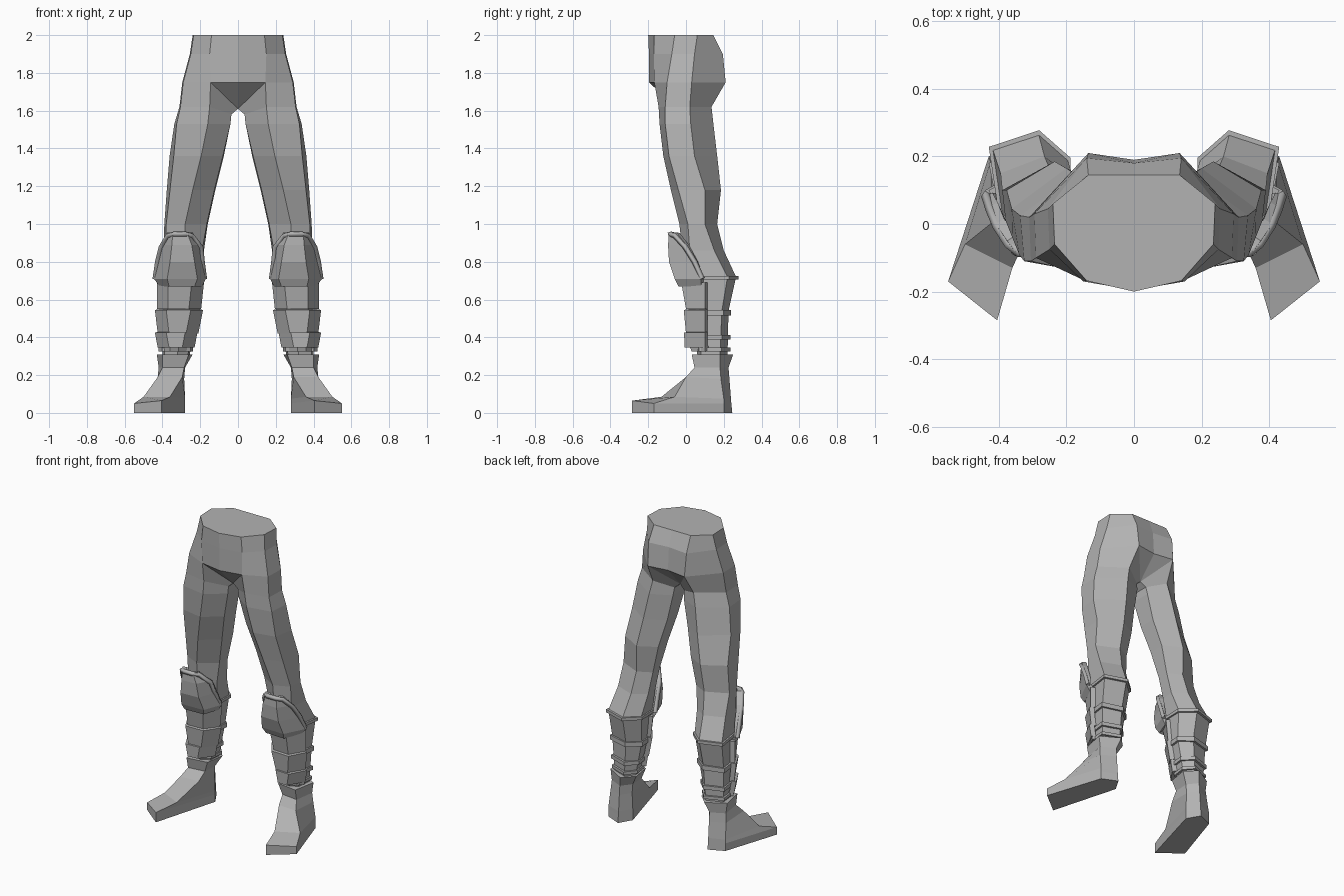
import bpy, bmesh

if "Cube" in bpy.data.objects:
    bpy.data.objects.remove(bpy.data.objects["Cube"])

grey = bpy.data.materials.new("plain grey")
grey.diffuse_color = (0.45, 0.45, 0.45, 1)
grey.use_nodes = True
grey.node_tree.nodes["Principled BSDF"].inputs["Base Color"].default_value = grey.diffuse_color


def finish(ob, solid=0):
    ob.data.materials.append(grey)
    bpy.context.collection.objects.link(ob)
    if solid:
        s = ob.modifiers.new("thickness", 'SOLIDIFY')
        s.thickness, s.offset = solid, -1
    m = ob.modifiers.new("other_side", 'MIRROR')
    m.use_clip = True
    m.merge_threshold = 0.0005


def to_object(name, bm, solid=0):
    me = bpy.data.meshes.new(name)
    bm.to_mesh(me)
    bm.free()
    finish(bpy.data.objects.new(name, me), solid)


def add_rings(bm, rings, closed=True):
    """Rings are (z, points); a point may carry its own z."""
    rows = [[bm.verts.new((p[0], p[1], p[2] if len(p) > 2 else z)) for p in pts]
            for z, pts in rings]
    bridge(bm, rows, closed)
    return rows


def bridge(bm, rows, closed):
    for a, b in zip(rows, rows[1:]):
        n = len(a)
        for i in range(n if closed else n - 1):
            j = (i + 1) % n
            bm.faces.new((b[i], b[j], a[j], a[i]))


def loft(name, rings):
    bm = bmesh.new()
    rows = add_rings(bm, rings)
    bm.faces.new(rows[0])
    bm.faces.new(rows[-1])
    bmesh.ops.recalc_face_normals(bm, faces=bm.faces)
    to_object(name, bm)


def plate(name, rings, solid=0.03):
    bm = bmesh.new()
    add_rings(bm, rings, closed=False)
    to_object(name, bm, solid)


# Hips: half rings running from the front middle to the back middle
hips = [
    (2.0, [(0, -.2), (.14, -.168), (.235, -.06), (.24, .06), (.135, .145), (0, .145)]),
    (1.9, [(0, -.196), (.15, -.17), (.25, -.075), (.255, .045), (.14, .195), (0, .18)]),
    (1.75, [(0, -.195), (.145, -.168), (.29, -.1), (.295, .03), (.135, .21), (0, .19)]),
]
# Legs: front, outer front, outer back, back, inner back, inner front
legs = [
    (1.62, [(.15, -.145), (.305, -.11), (.31, .02), (.15, .135), (.035, .07, 1.58), (.035, -.05, 1.58)]),
    (1.53, [(.16, -.14), (.325, -.11), (.337, .025), (.17, .145), (.04, .08), (.04, -.05)]),
    (1.36, [(.195, -.12), (.34, -.09), (.362, .045), (.2, .165), (.075, .09), (.08, -.03)]),
    (1.18, [(.24, -.08), (.36, -.04), (.377, .1), (.235, .185), (.12, .12), (.125, .01)]),
    (1.0, [(.28, -.035), (.38, .01), (.39, .1), (.25, .165), (.16, .12), (.165, .04)]),
    (.86, [(.28, -.02), (.38, .02), (.395, .15), (.265, .2), (.18, .14), (.19, .05)]),
    (.72, [(.3, 0), (.39, .03), (.418, .22), (.282, .265), (.197, .19), (.2, .07)]),
    (.54, [(.3, .02), (.39, .05), (.41, .19), (.285, .225), (.21, .165), (.22, .07)]),
    (.31, [(.32, .06), (.39, .08), (.4, .18), (.3, .22), (.255, .165), (.265, .09)]),
]
bm = bmesh.new()
h = add_rings(bm, hips, closed=False)
bm.faces.new(h[0])
f0, f1, of, ob_, b1, b0 = h[-1]
crotch_b, crotch_f = bm.verts.new((0, .06, 1.61)), bm.verts.new((0, -.05, 1.61))
bm.faces.new((f0, f1, crotch_f))
bm.faces.new((b1, b0, crotch_b))
lr = add_rings(bm, legs)
bridge(bm, [[f1, of, ob_, b1, crotch_b, crotch_f], lr[0]], True)
bm.faces.new(lr[-1])
bmesh.ops.recalc_face_normals(bm, faces=bm.faces)
to_object("hips_and_legs", bm)

# Boot with turned-out foot: inner front, outer front, outer back, heel, inner back
loft("foot", [
    (.31, [(.26, .05), (.4, .03), (.43, .18), (.31, .25), (.24, .18)]),
    (.24, [(.285, .06), (.4, .045), (.42, .18), (.33, .225), (.28, .16)]),
    (.18, [(.295, .01, .19), (.425, 0, .19), (.425, .185), (.33, .23), (.285, .16)]),
    (.075, [(.36, -.13, .085), (.5, -.06, .085), (.43, .2), (.33, .238), (.28, .16)]),
    (.05, [(.405, -.285, .065), (.55, -.17, .05), (.43, .2), (.33, .24), (.28, .16)]),
    (0, [(.405, -.285), (.55, -.17), (.43, .2), (.33, .245), (.28, .16)]),
])


# Straps around the calf, following its cross-section
def calf(z):
    for (za, a), (zb, b) in zip(legs, legs[1:]):
        if zb <= z <= za:
            t = (za - z) / (za - zb)
            return [(p[0] + (q[0] - p[0]) * t, p[1] + (q[1] - p[1]) * t) for p, q in zip(a, b)]


def strap(name, z, height, grow):
    pts = calf(z)
    cx, cy = (sum(p[k] for p in pts) / 6 for k in (0, 1))
    big = [(cx + (x - cx) * grow, cy + (y - cy) * grow) for x, y in pts]
    loft(name, [(z + height / 2, big), (z - height / 2, big)])


for name, z, height, grow in (("boot_rim", .715, .02, 1.1), ("upper_strap", .53, .03, 1.12),
                              ("middle_strap", .4, .025, 1.14), ("lower_strap", .335, .02, 1.16)):
    strap(name, z, height, grow)

# Knee guard: domed plate with a raised rim
plate("knee_guard", [
    (.955, [(.24, -.05), (.27, -.09), (.345, -.09), (.375, -.05)]),
    (.89, [(.195, 0), (.245, -.09), (.35, -.095), (.41, 0)]),
    (.8, [(.185, .035), (.23, -.085), (.36, -.09), (.43, .05)]),
    (.71, [(.17, .065), (.215, -.055), (.375, -.06), (.445, .08)]),
    (.67, [(.19, .07), (.23, -.035), (.365, -.04), (.415, .08)]),
])
rim = [(.178, .07, .71), (.19, .03, .8), (.198, -.005, .88), (.245, -.06, .94), (.275, -.085, .947),
       (.34, -.085, .947), (.37, -.06, .94), (.405, -.005, .88), (.425, .045, .8), (.438, .085, .71)]
cu = bpy.data.curves.new("knee_guard_rim", 'CURVE')
cu.dimensions = '3D'
cu.bevel_depth, cu.bevel_resolution = .015, 0
cu.use_fill_caps = True
sp = cu.splines.new('POLY')
sp.points.add(len(rim) - 1)
for p, co in zip(sp.points, rim):
    p.co = (*co, 1)
finish(bpy.data.objects.new("knee_guard_rim", cu))

# Shin guard: overlapping tiers, each (top, bottom) with left and right reach and front depth
tiers = [("upper", (.69, .18, .43, -.025), (.55, .195, .43, 0)),
         ("middle", (.545, .185, .44, -.012), (.42, .21, .425, 0)),
         ("lower", (.425, .215, .44, -.01), (.345, .23, .425, -.008)),
         ("ankle", (.35, .25, .42, .02), (.325, .25, .42, .03))]
for name, *ends in tiers:
    plate("shin_guard_" + name, [
        (z, [(l, .09), (l + .065, y + .005), (r - .06, y), (r, .1)]) for z, l, r, y in ends])
